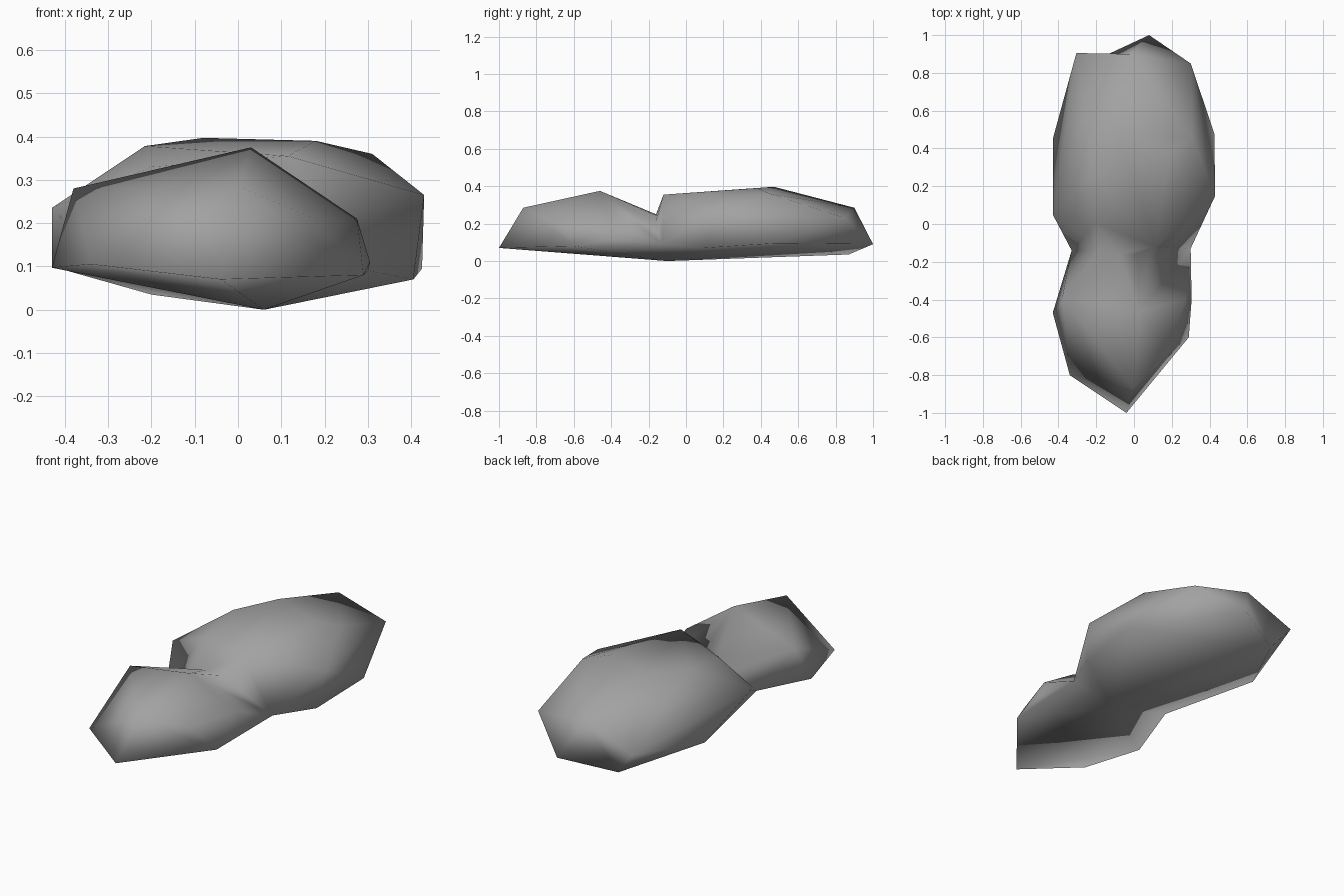
import bpy
import bmesh
from mathutils import Vector

default_cube = bpy.data.objects.get("Cube")
if default_cube:
    bpy.data.objects.remove(default_cube, do_unlink=True)

# Plain grey stone
stone = bpy.data.materials.new("grey_stone")
stone.use_nodes = True
stone_colour = (0.36, 0.36, 0.36, 1.0)
stone.diffuse_color = stone_colour
shader = next(node for node in stone.node_tree.nodes if node.type == "BSDF_PRINCIPLED")
shader.inputs["Base Color"].default_value = stone_colour
shader.inputs["Roughness"].default_value = 0.9


def nearest(bm, point):
    return min(bm.verts, key=lambda vert: (vert.co - Vector(point)).length)


def make_lobe(name, corners, creases=()):
    """Wrap a faceted boulder around its corners, turning chosen ridges into hollows."""
    mesh = bpy.data.meshes.new(name)
    bm = bmesh.new()
    for corner in corners:
        bm.verts.new(corner)
    bmesh.ops.convex_hull(bm, input=bm.verts)
    loose = [vert for vert in bm.verts if not vert.link_faces]
    bmesh.ops.delete(bm, geom=loose, context="VERTS")
    bmesh.ops.recalc_face_normals(bm, faces=bm.faces)
    for start, end in creases:
        ridge = bm.edges.get((nearest(bm, start), nearest(bm, end)))
        if ridge:
            bmesh.utils.edge_rotate(ridge)
    bm.to_mesh(mesh)
    bm.free()
    lobe = bpy.data.objects.new(name, mesh)
    bpy.context.collection.objects.link(lobe)
    mesh.materials.append(stone)
    return lobe


# Narrow neck shared by both lobes: lower sides, underside, then the valley on top
neck = [(-.33, -.14, .13), (.3, -.13, .09), (.06, -.1, 0),
        (-.08, -.16, .25), (.08, -.165, .2)]

# Large rear lobe: base rim, shoulders, then crown
back_tip = (.08, 1, .09)
back_corner = (-.305, .905, .167)
rear_base = [back_tip, (.405, .1, .07), (.425, .48, .095),
             (-.2, .87, .035), (-.43, .45, .1)]
rear_shoulder = [back_corner, (-.02, .9, .285), (.3, .85, .23),
                 (.43, .15, .265), (-.43, .05, .235)]
rear_crown = [(-.08, .47, .397), (.18, .38, .39), (.31, .45, .36),
              (-.215, .27, .378), (-.2, 0, .33), (.115, -.12, .355)]

# Smaller front lobe: base rim, brow and peak, and a root buried in the rear lobe
front_base = [(-.04, -1, .07), (-.34, -.8, .105), (-.43, -.47, .097),
              (.29, -.6, .08), (.305, -.4, .11)]
front_top = [(0, -.87, .285), (-.38, -.39, .28), (.03, -.46, .375),
             (.18, -.68, .21), (.275, -.4, .21)]
front_root = [(0, .1, .13)]

rock = make_lobe("rock", rear_base + rear_shoulder + rear_crown + neck,
                 creases=[(back_corner, back_tip)])
front_lobe = make_lobe("front_lobe", front_base + front_top + front_root + neck)
front_lobe.hide_render = True

# Fuse the lobes into one continuous skin
union = rock.modifiers.new("fuse", "BOOLEAN")
union.operation = "UNION"
union.solver = "EXACT"
union.object = front_lobe
bpy.ops.object.select_all(action="DESELECT")
rock.select_set(True)
bpy.context.view_layer.objects.active = rock
bpy.ops.object.modifier_apply(modifier=union.name)
bpy.data.objects.remove(front_lobe, do_unlink=True)

# Tidy slivers along the seam and shade the whole skin smooth
bm = bmesh.new()
bm.from_mesh(rock.data)
bmesh.ops.remove_doubles(bm, verts=bm.verts, dist=0.015)
bmesh.ops.triangulate(bm, faces=bm.faces)
bmesh.ops.recalc_face_normals(bm, faces=bm.faces)
for face in bm.faces:
    face.smooth = True
bm.to_mesh(rock.data)
bm.free()
